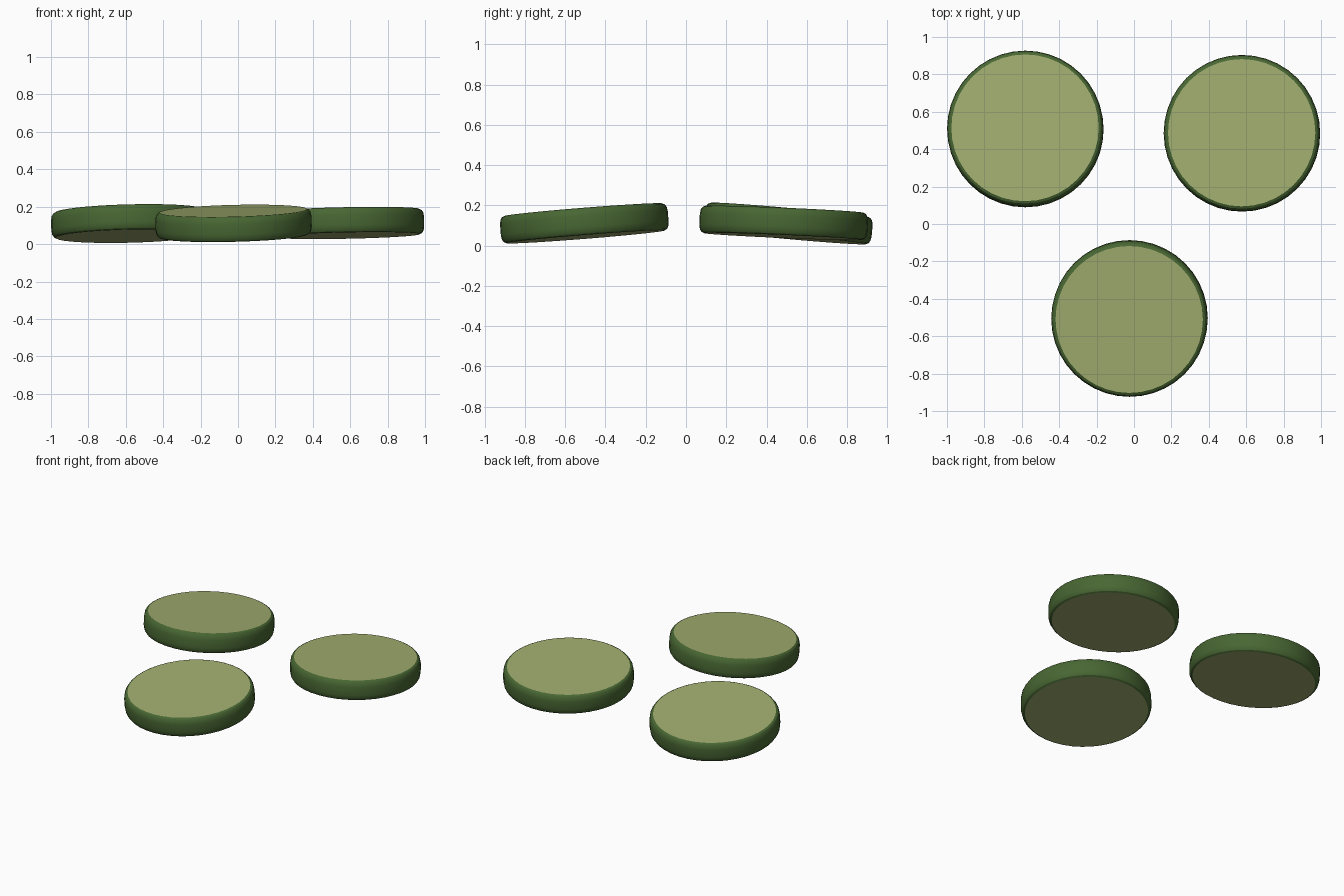
import bpy, bmesh, math
from mathutils import Matrix, Vector

if "Cube" in bpy.data.objects:
    bpy.data.objects.remove(bpy.data.objects["Cube"])

RADIUS, THICK, SIDES = 0.418, 0.135, 40


def material(name, rgb):
    m = bpy.data.materials.new(name)
    m.diffuse_color = (*rgb, 1)
    m.use_nodes = True
    m.node_tree.nodes["Principled BSDF"].inputs["Base Color"].default_value = m.diffuse_color
    return m


flesh = material("pale_green_flesh", (0.36, 0.42, 0.16))
skin = material("dark_green_skin", (0.065, 0.135, 0.033))

# Half profile of a slice: flat cut face, rounded shoulder, slightly bulging rim
h = THICK / 2
upper = [(RADIUS - 0.024, h), (RADIUS - 0.012, h - 0.006),
         (RADIUS - 0.004, h - 0.018), (RADIUS, h - 0.04)]
profile = upper + [(r, -z) for r, z in reversed(upper)]


def slice_disc(name, centre, slope_x, slope_y):
    bm = bmesh.new()
    rings = []
    for r, z in profile:
        rings.append([bm.verts.new((r * math.cos(a), r * math.sin(a), z))
                      for a in (2 * math.pi * i / SIDES for i in range(SIDES))])
    # skin rim
    for top, low in zip(rings, rings[1:]):
        for i in range(SIDES):
            j = (i + 1) % SIDES
            bm.faces.new((top[i], low[i], low[j], top[j])).material_index = 1
    # cut faces
    bm.faces.new(rings[0])
    bm.faces.new(rings[-1][::-1])
    # tilt so the disc rises by the given slopes along x and y
    normal = Vector((-slope_x, -slope_y, 1)).normalized()
    turn = Vector((0, 0, 1)).rotation_difference(normal).to_matrix().to_4x4()
    bm.transform(Matrix.Translation(centre) @ turn)
    mesh = bpy.data.meshes.new(name)
    bm.to_mesh(mesh)
    bm.free()
    mesh.materials.append(flesh)
    mesh.materials.append(skin)
    ob = bpy.data.objects.new(name, mesh)
    bpy.context.collection.objects.link(ob)
    bpy.ops.object.select_all(action='DESELECT')
    ob.select_set(True)
    bpy.context.view_layer.objects.active = ob
    bpy.ops.object.shade_smooth_by_angle(angle=math.radians(25))


# Three loosely tilted slices
slice_disc("slice_back_left", (-0.581, 0.508, 0.110), 0.025, -0.09)
slice_disc("slice_back_right", (0.577, 0.485, 0.113), 0.02, -0.043)
slice_disc("slice_front", (-0.024, -0.505, 0.111), 0.025, 0.08)
